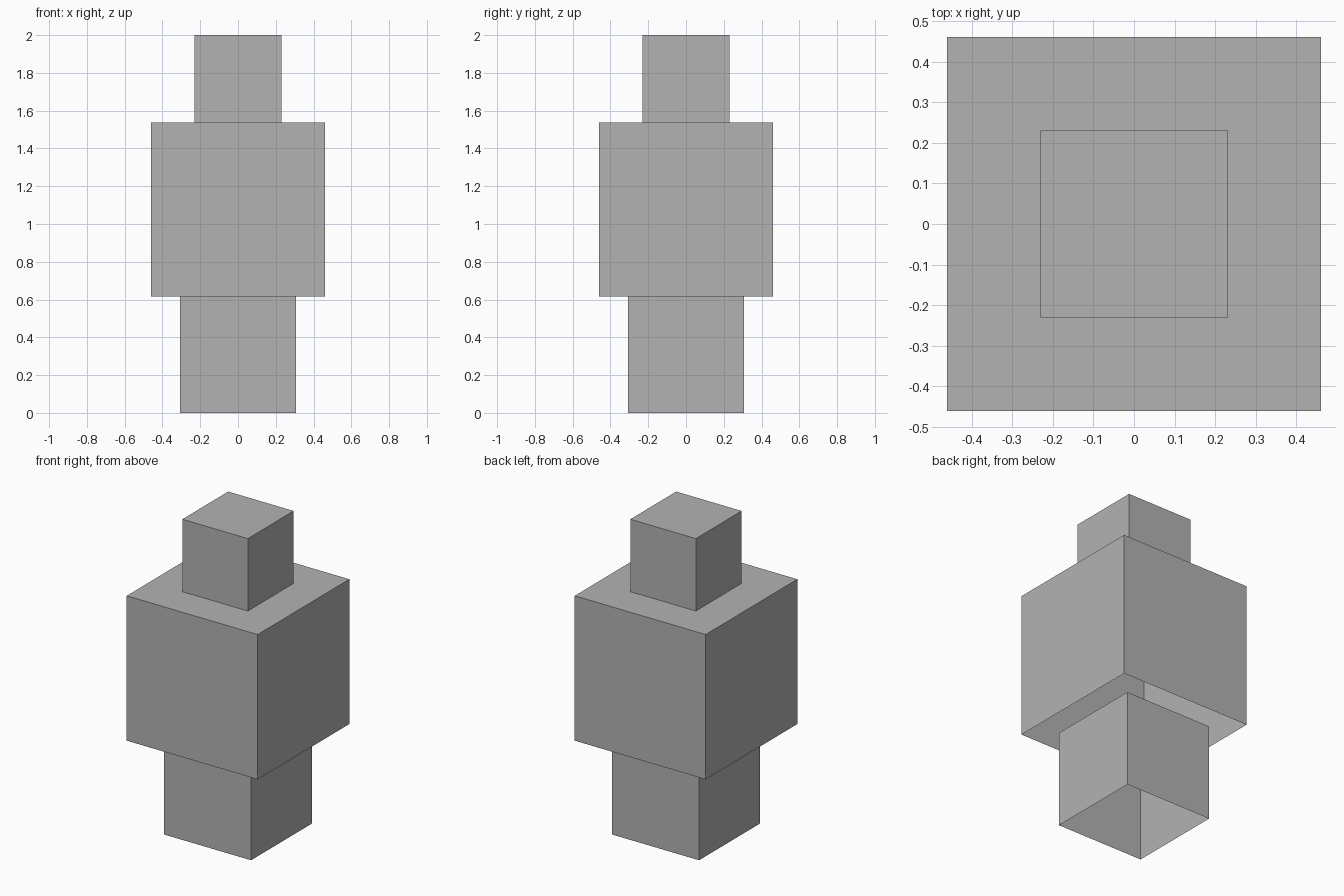
import bpy
import bmesh
from mathutils import Matrix

if "Cube" in bpy.data.objects:
    bpy.data.objects.remove(bpy.data.objects["Cube"])

grey = bpy.data.materials.new("mid grey")
grey.diffuse_color = (0.45, 0.45, 0.45, 1)
grey.use_nodes = True
grey.node_tree.nodes["Principled BSDF"].inputs["Base Color"].default_value = grey.diffuse_color


def open_box(name, size, base):
    """Cube shell with its underside left open, resting at height base."""
    bm = bmesh.new()
    bmesh.ops.create_cube(bm, size=size, matrix=Matrix.Translation((0, 0, size / 2)))
    bm.normal_update()
    under = [f for f in bm.faces if f.normal.z < -0.5]
    bmesh.ops.delete(bm, geom=under, context='FACES')
    mesh = bpy.data.meshes.new(name)
    bm.to_mesh(mesh)
    bm.free()
    mesh.materials.append(grey)
    obj = bpy.data.objects.new(name, mesh)
    obj.location.z = base
    bpy.context.collection.objects.link(obj)


# Stack of three cubes in the proportion 4 : 6 : 3
unit = 2 / 13
base = 0
for name, units in (("lower_block", 4), ("body_block", 6), ("head_block", 3)):
    open_box(name, units * unit, base)
    base += units * unit
